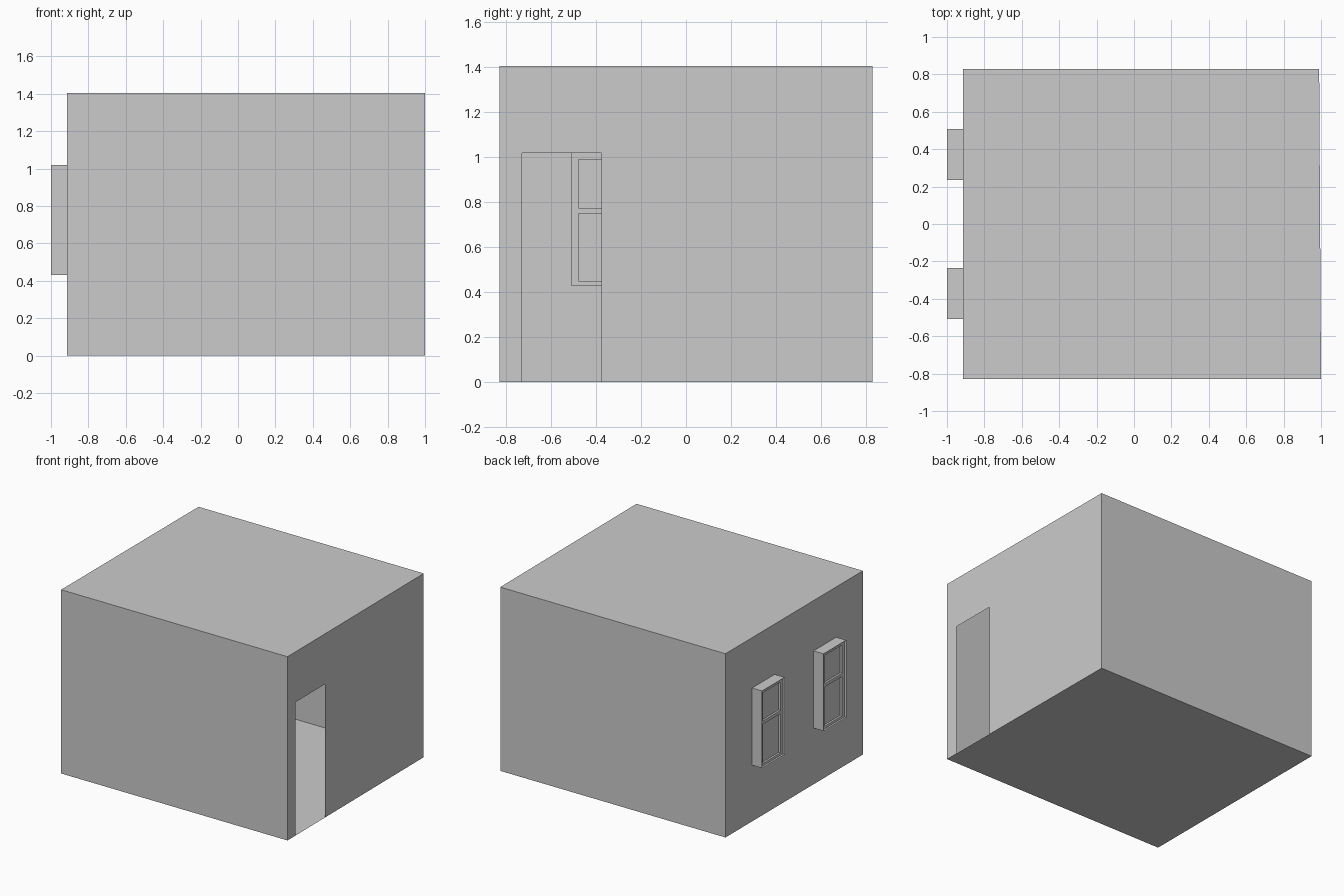
import bpy, bmesh

if "Cube" in bpy.data.objects:
    bpy.data.objects.remove(bpy.data.objects["Cube"])

X0, X1, XB = -0.915, 1.0, 0.99   # left wall, right wall at front, right wall at back
Y, H = 0.83, 1.405
WY0, WY1, WZ0, WZ1 = 0.235, 0.508, 0.43, 1.02   # window opening


def finish(name, bm):
    bmesh.ops.remove_doubles(bm, verts=bm.verts, dist=1e-5)
    mesh = bpy.data.meshes.new(name)
    bm.to_mesh(mesh)
    bm.free()
    ob = bpy.data.objects.new(name, mesh)
    bpy.context.collection.objects.link(ob)
    return ob


def quad(bm, pts):
    bm.faces.new([bm.verts.new(p) for p in pts])


def side_panel(name, y0, y1, z0, z1, holes, x_at, facing):
    """Thin panel in the y-z plane with rectangular holes (y0, y1, z0, z1)."""
    ys = sorted({y0, y1, *[v for h in holes for v in h[:2]]})
    zs = sorted({z0, z1, *[v for h in holes for v in h[2:]]})
    bm = bmesh.new()
    for a, b in zip(ys, ys[1:]):
        for c, d in zip(zs, zs[1:]):
            my, mz = (a + b) / 2, (c + d) / 2
            if any(h[0] < my < h[1] and h[2] < mz < h[3] for h in holes):
                continue
            pts = [(x_at(y), y, z) for y, z in ((a, c), (b, c), (b, d), (a, d))]
            quad(bm, pts if facing > 0 else pts[::-1])
    return finish(name, bm)


# floor, ceiling, front and back walls: single sheets
corners = [(X0, -Y), (X1, -Y), (XB, Y), (X0, Y)]
for name, z in (("floor", 0), ("roof", H)):
    bm = bmesh.new()
    pts = [(x, y, z) for x, y in corners]
    quad(bm, pts if z else pts[::-1])
    finish(name, bm)
for name, a, b in (("front_wall", 0, 1), ("back_wall", 2, 3)):
    bm = bmesh.new()
    quad(bm, [(*corners[a], 0), (*corners[b], 0), (*corners[b], H), (*corners[a], H)])
    finish(name, bm)

# right wall with the doorway, left wall with two window openings
side_panel("door_wall", -Y, Y, 0, H, [(-0.73, -0.375, 0, 1.02)],
           lambda y: X1 + (XB - X1) * (y + Y) / (2 * Y), 1)
side_panel("window_wall", -Y, Y, 0, H,
           [(WY0, WY1, WZ0, WZ1), (-WY1, -WY0, WZ0, WZ1)], lambda y: X0, -1)

# windows: projecting sleeve, recessed two-light sash and glass
for label, y0, y1 in (("back", WY0, WY1), ("front", -WY1, -WY0)):
    bm = bmesh.new()
    ring = [(y0, WZ0), (y0, WZ1), (y1, WZ1), (y1, WZ0)]
    for (a, c), (b, d) in zip(ring, ring[1:] + ring[:1]):
        quad(bm, [(X0, a, c), (X0, b, d), (-1, b, d), (-1, a, c)])
    bmesh.ops.recalc_face_normals(bm, faces=bm.faces)
    finish(label + "_window_sleeve", bm)

    lights = [(y0 + 0.03, y1 - 0.03, 0.45, 0.75), (y0 + 0.03, y1 - 0.03, 0.775, 0.99)]
    sash = side_panel(label + "_window_sash", y0, y1, WZ0, WZ1, lights, lambda y: -0.985, -1)
    solid = sash.modifiers.new("thickness", "SOLIDIFY")
    solid.thickness = 0.025
    solid.offset = -1
    side_panel(label + "_window_glass", y0 + 0.02, y1 - 0.02, WZ0 + 0.01, WZ1 - 0.01,
               [], lambda y: -0.97, -1)
